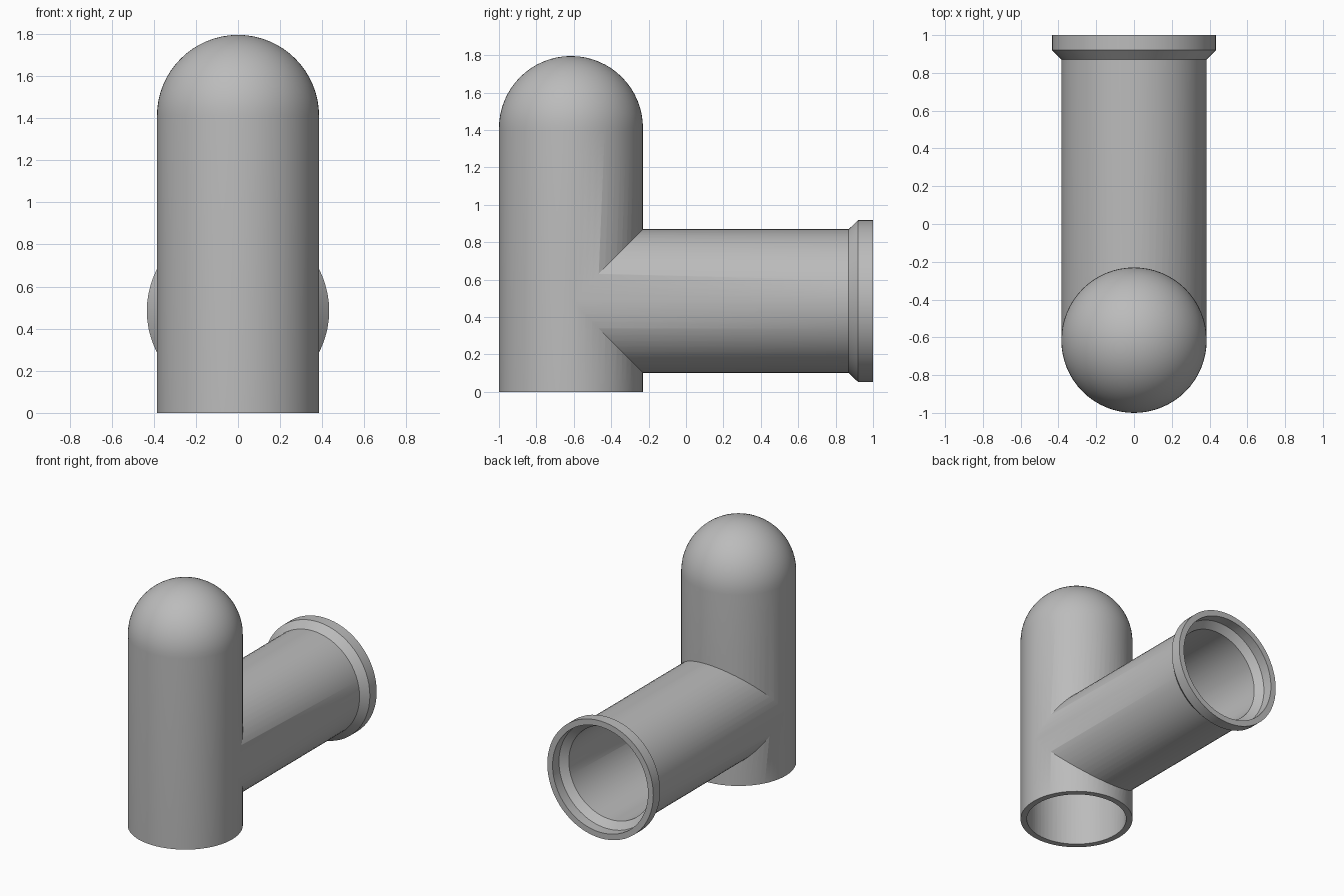
import bpy
import bmesh
import math
from mathutils import Matrix, Vector

cube = bpy.data.objects.get("Cube")
if cube:
    bpy.data.objects.remove(cube, do_unlink=True)

RADIUS, BORE = 0.385, 0.342      # outer and inner pipe radius
AXIS_Y, BRANCH_Z = -0.615, 0.485  # riser axis and branch height
SPRING = 1.41                     # height where the dome starts
SEGMENTS = 64

grey = bpy.data.materials.new("pipe grey")
grey.use_nodes = True
colour = (0.5, 0.5, 0.5, 1)
grey.diffuse_color = colour
grey.node_tree.nodes["Principled BSDF"].inputs["Base Color"].default_value = colour


def lathe(name, profile, matrix):
    """Spin (radius, height) points about z, then place the solid."""
    bm = bmesh.new()
    verts = [bm.verts.new((r, 0, h)) for r, h in profile]
    edges = [bm.edges.new(pair) for pair in zip(verts, verts[1:])]
    bmesh.ops.spin(bm, geom=verts + edges, axis=(0, 0, 1), cent=(0, 0, 0),
                   angle=math.tau, steps=SEGMENTS, use_duplicate=False)
    bmesh.ops.remove_doubles(bm, verts=bm.verts, dist=0.0005)
    bmesh.ops.recalc_face_normals(bm, faces=bm.faces)
    bm.transform(matrix)
    mesh = bpy.data.meshes.new(name)
    bm.to_mesh(mesh)
    bm.free()
    obj = bpy.data.objects.new(name, mesh)
    bpy.context.collection.objects.link(obj)
    mesh.materials.append(grey)
    return obj


def domed(radius, bottom):
    arc = [(radius * math.cos(i * math.pi / 32), SPRING + radius * math.sin(i * math.pi / 32))
           for i in range(16)]
    return [(0, bottom), (radius, bottom)] + arc + [(0, SPRING + radius)]


def combine(target, other, operation):
    mod = target.modifiers.new(operation.lower(), "BOOLEAN")
    mod.operation, mod.solver, mod.object = operation, "EXACT", other
    bpy.ops.object.select_all(action="DESELECT")
    target.select_set(True)
    bpy.context.view_layer.objects.active = target
    bpy.ops.object.modifier_apply(modifier=mod.name)
    bpy.data.objects.remove(other, do_unlink=True)


upright = Matrix.Translation(Vector((0, AXIS_Y, 0)))
sideways = Matrix.Translation(Vector((0, 0, BRANCH_Z))) @ Matrix.Rotation(-math.pi / 2, 4, "X")

# Outer shell: domed riser joined to the branch with its flared collar
pipe = lathe("pipe_tee", domed(RADIUS, 0), upright)
branch = lathe("branch", [(0, AXIS_Y), (RADIUS - 0.001, AXIS_Y), (RADIUS - 0.001, 0.87),
                          (0.433, 0.92), (0.433, 1), (0, 1)], sideways)
combine(pipe, branch, "UNION")

# Hollow interior: domed bore, branch bore and the wider socket in the collar
bore = lathe("riser_bore", domed(BORE, -0.1), upright)
branch_bore = lathe("branch_bore", [(0, AXIS_Y), (BORE - 0.001, AXIS_Y), (BORE - 0.001, 0.88),
                                    (0.39, 0.925), (0.39, 1.1), (0, 1.1)], sideways)
combine(pipe, bore, "DIFFERENCE")
combine(pipe, branch_bore, "DIFFERENCE")

bpy.ops.object.shade_smooth_by_angle(angle=math.radians(30))
